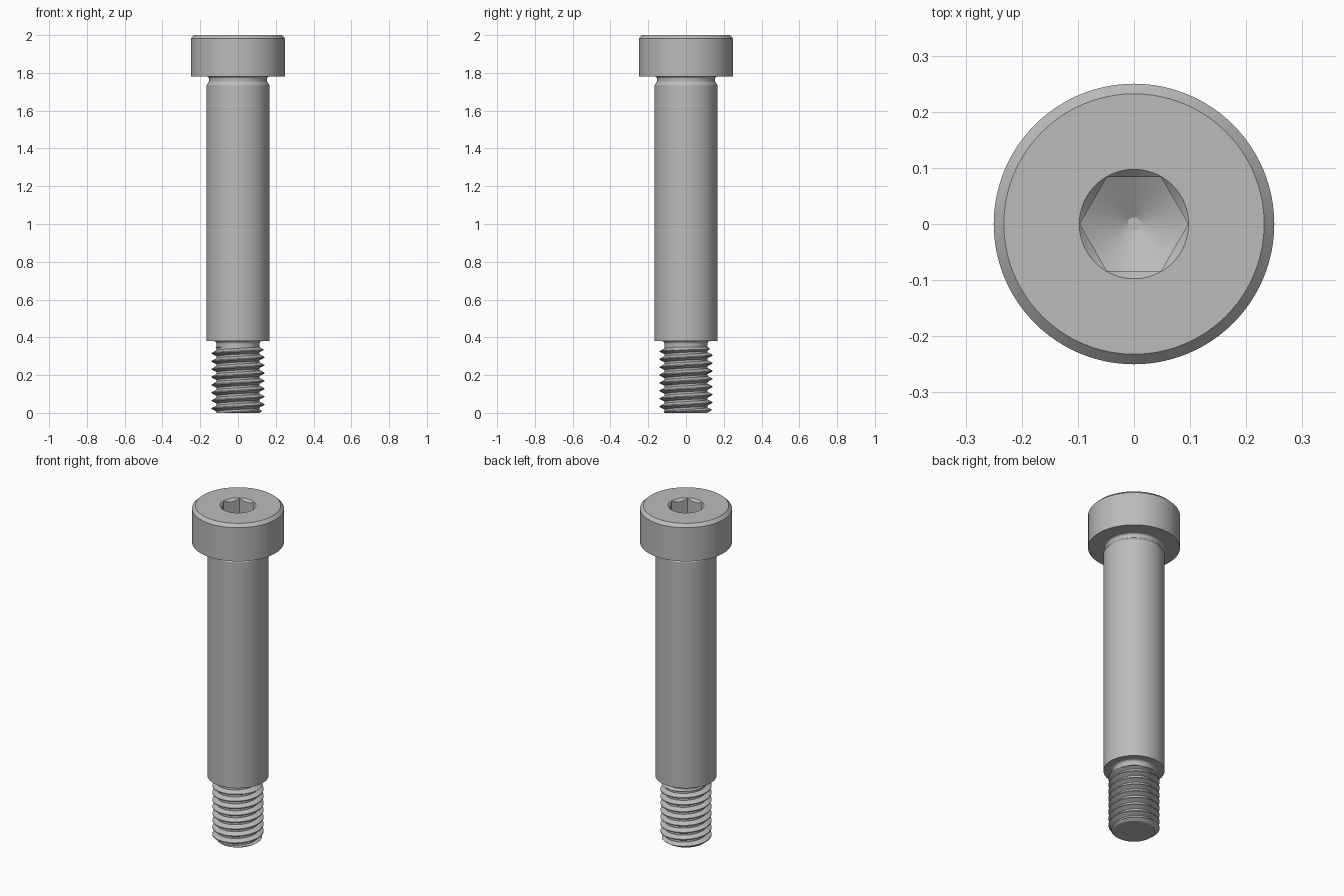
import bpy, bmesh, math

cube = bpy.data.objects.get("Cube")
if cube:
    bpy.data.objects.remove(cube, do_unlink=True)

SEGMENTS = 96
TURN = 2 * math.pi

steel = bpy.data.materials.new("grey steel")
steel.use_nodes = True
colour = (0.5, 0.5, 0.5, 1)
steel.diffuse_color = colour
steel.node_tree.nodes["Principled BSDF"].inputs["Base Color"].default_value = colour


def build(name, rings):
    """Skin rings, each a function angle -> (radius, z), and cap both ends."""
    bm = bmesh.new()
    rows = []
    for ring in rings:
        row = []
        for k in range(SEGMENTS + 1):
            a = TURN * k / SEGMENTS
            r, z = ring(a)
            row.append(bm.verts.new((r * math.cos(a), r * math.sin(a), z)))
        rows.append(row)
    for low, high in zip(rows, rows[1:]):
        for k in range(SEGMENTS):
            bm.faces.new((low[k], low[k + 1], high[k + 1], high[k]))
    for row in (rows[0], rows[-1]):
        bm.faces.new(row[:-1])
    bmesh.ops.remove_doubles(bm, verts=bm.verts, dist=1e-5)
    bmesh.ops.recalc_face_normals(bm, faces=bm.faces)
    mesh = bpy.data.meshes.new(name)
    bm.to_mesh(mesh)
    bm.free()
    mesh.materials.append(steel)
    obj = bpy.data.objects.new(name, mesh)
    bpy.context.collection.objects.link(obj)
    bpy.ops.object.select_all(action='DESELECT')
    obj.select_set(True)
    bpy.context.view_layer.objects.active = obj
    bpy.ops.object.shade_smooth_by_angle(angle=math.radians(30))
    return obj


def circle(r, z):
    return lambda a: (r, z)


# Head with a bevelled rim and a countersunk hexagon socket
HEX_CORNER = 0.0965
SOCKET_FLOOR = 1.87


def hex_radius(a):
    flat = HEX_CORNER * math.cos(TURN / 12)
    return flat / math.cos(a % (TURN / 6) - TURN / 12)


def socket_rim(a):
    r = hex_radius(a)
    return r, 1.999 - (HEX_CORNER - r)


def socket_base(a):
    r = hex_radius(a)
    return r, SOCKET_FLOOR - 0.58 * (HEX_CORNER - r)


build("head", [
    circle(0.25, 1.78), circle(0.25, 1.982), circle(0.232, 2.0),
    circle(HEX_CORNER + 0.001, 2.0), socket_rim, socket_base,
    circle(0.012, SOCKET_FLOOR - 0.049),
])

# Shoulder with a rounded relief groove under the head
groove = [circle(0.153 + 0.013 * (1 - math.cos(t * TURN / 24)),
                 1.767 + 0.014 * math.sin(t * TURN / 24)) for t in range(7)]
build("shoulder", [circle(0.1667, 0.38), circle(0.1667, 1.735),
                   circle(0.153, 1.755)] + groove)

# Right-handed helical thread, chamfered at the tip and run out at the top
PITCH, CREST, ROOT = 0.0417, 0.139, 0.1134
THREAD_TOP = 0.35
STEPS = 16


def thread_row(i):
    step = i % STEPS
    depth = min(max(step - 2, 0), 5, STEPS - step) / 5
    tooth = CREST - (CREST - ROOT) * depth

    def ring(a):
        z = PITCH * (i / STEPS + a / TURN - 1)
        z = min(max(z, 0), THREAD_TOP)
        return min(tooth, ROOT + 1.5 * z, ROOT + 1.5 * (THREAD_TOP - z)), z
    return ring


row_count = math.ceil(STEPS * (THREAD_TOP / PITCH + 1)) + 1
thread = [thread_row(i) for i in range(row_count)]

# Neck fillet between the thread and the shoulder
neck = [circle(ROOT + 0.018 * (1 - math.cos(t * TURN / 24)),
               0.363 + 0.018 * math.sin(t * TURN / 24)) for t in range(7)]
build("thread", thread + neck)
